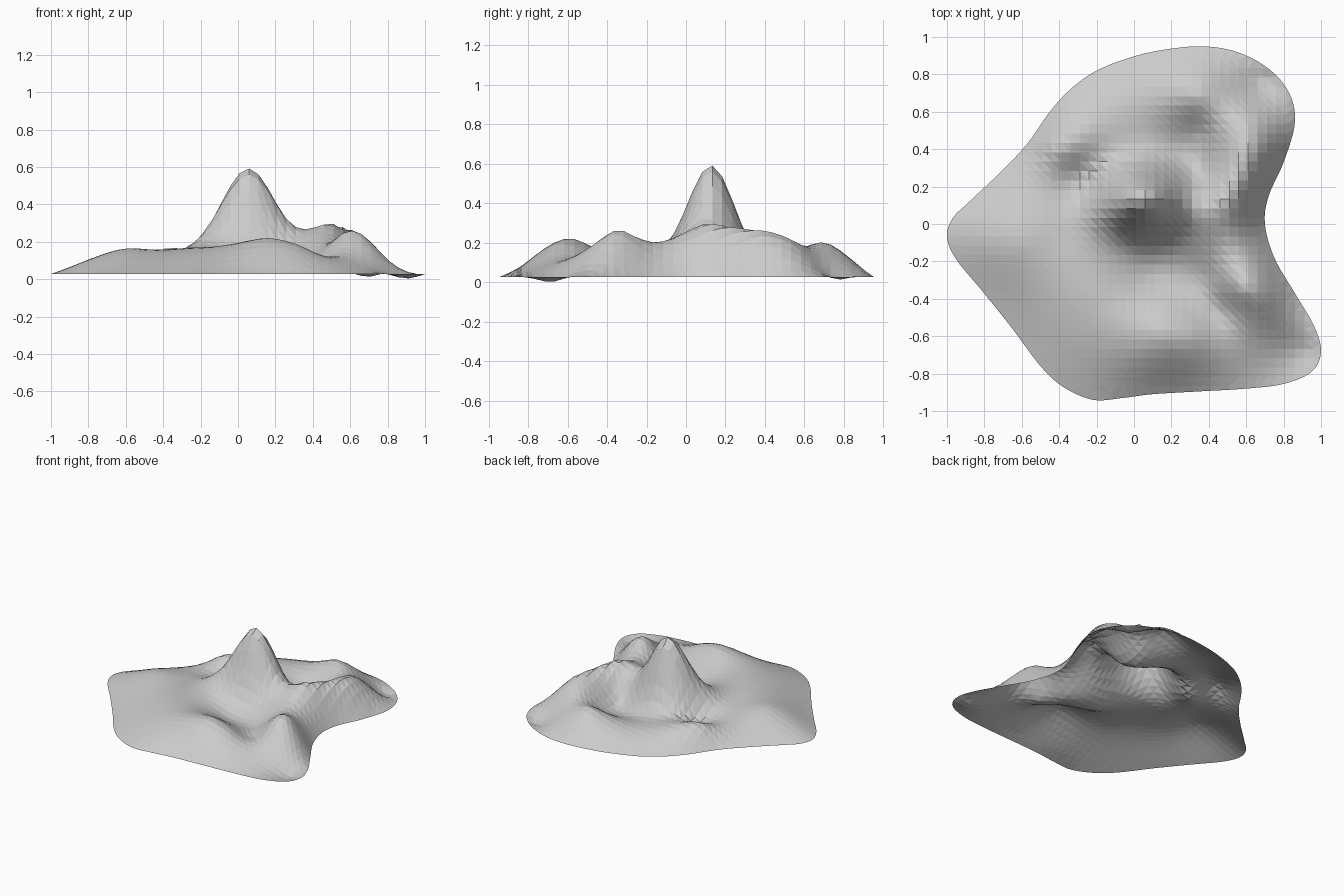
import bpy, bmesh, math
from mathutils import Vector
from mathutils.geometry import delaunay_2d_cdt

if "Cube" in bpy.data.objects:
    bpy.data.objects.remove(bpy.data.objects["Cube"])

RIM_Z = 0.028
STEP = 0.05

# island outline, counter-clockwise from the right
OUTLINE = [(.70, 0), (.72, .15), (.80, .33), (.86, .54), (.83, .70), (.72, .83), (.55, .92),
           (.36, .95), (.15, .93), (-.02, .89), (-.20, .82), (-.34, .72), (-.45, .60), (-.57, .43),
           (-.71, .28), (-.88, .12), (-.97, .03), (-1, -.07), (-.95, -.19), (-.81, -.36),
           (-.65, -.56), (-.50, -.76), (-.38, -.87), (-.22, -.94), (-.06, -.93), (.10, -.91),
           (.35, -.895), (.60, -.88), (.80, -.855), (.95, -.79), (1, -.68), (.96, -.54),
           (.86, -.37), (.75, -.18)]


def hills():
    """Crests and hollows of the low hills."""
    left = [(-.60, -.08, .165), (-.80, -.07, .105), (-.20, .04, .23), (-.22, -.37, .17),
            (-.38, -.08, .15), (-.40, .40, .165), (-.27, .47, .16), (-.27, .25, .09)]
    front = [(.10, -.27, .085), (.16, -.58, .222), (.33, -.59, .18), (.50, -.64, .115),
             (.46, -.46, .105), (.60, -.34, .265), (.36, -.28, .095), (.72, -.38, .19),
             (.92, -.68, .003)]
    back = [(.53, -.10, .205), (.48, .12, .30), (.57, .23, .275), (.64, .37, .25),
            (.36, .26, .12), (.62, .53, .215), (.36, .49, .105), (.33, .69, .205),
            (.69, .77, .012), (.05, .58, .12), (.08, .42, .11)]
    return left + front + back


def spline(pts, n):
    """Closed Catmull-Rom curve through the points."""
    out, m = [], len(pts)
    for i in range(m):
        a, b, c, d = (Vector(pts[(i + k) % m]) for k in (-1, 0, 1, 2))
        for j in range(n):
            t = j / n
            out.append(0.5 * (2 * b + (c - a) * t + (2 * a - 5 * b + 4 * c - d) * t * t
                              + (3 * b - a - 3 * c + d) * t ** 3))
    return out


def kernel(dx, dy):
    r2 = dx * dx + dy * dy + 0.0008          # slightly rounded thin plate
    return r2 * math.log(r2)


def peak(x, y):
    """The central mountain."""
    return 0.44 * math.exp(-((x - .06) / .15) ** 2 / 2 - ((y - .133) / .116) ** 2 / 2)


def solve(A, b):
    n = len(b)
    M = [row + [v] for row, v in zip(A, b)]
    for i in range(n):
        p = max(range(i, n), key=lambda r: abs(M[r][i]))
        M[i], M[p] = M[p], M[i]
        for r in range(i + 1, n):
            f = M[r][i] / M[i][i]
            if f:
                M[r] = [u - f * v for u, v in zip(M[r], M[i])]
    x = [0.0] * n
    for i in reversed(range(n)):
        x[i] = (M[i][n] - sum(M[i][k] * x[k] for k in range(i + 1, n))) / M[i][i]
    return x


# thin-plate surface through the rim, the hills and the mountain top
rim = spline(OUTLINE, 6)
ctrl = [(p.x, p.y, RIM_Z) for p in rim[::3]] + hills() + [(.06, .133, .592)]
rows = [[kernel(a[0] - b[0], a[1] - b[1]) for b in ctrl] + [1, a[0], a[1]] for a in ctrl]
rows += [[1] * len(ctrl) + [0] * 3] + [[c[k] for c in ctrl] + [0] * 3 for k in (0, 1)]
W = solve(rows, [z - peak(x, y) for x, y, z in ctrl] + [0] * 3)


def height(x, y):
    z = W[-3] + W[-2] * x + W[-1] * y
    return z + sum(w * kernel(x - c[0], y - c[1]) for w, c in zip(W, ctrl)) + peak(x, y)


# grid of points trimmed by the outline
def inside(x, y):
    hit = False
    for a, b in zip(rim, rim[1:] + rim[:1]):
        if (a.y > y) != (b.y > y) and x < a.x + (y - a.y) / (b.y - a.y) * (b.x - a.x):
            hit = not hit
    return hit


n = len(rim)
pts = list(rim)
for i in range(-21, 22):
    for j in range(-21, 22):
        x, y = i * STEP + .01, j * STEP - .017     # one grid point on the summit
        if inside(x, y) and min((p.x - x) ** 2 + (p.y - y) ** 2 for p in rim) > 0.02 ** 2:
            pts.append(Vector((x, y)))
verts, _, faces, *_ = delaunay_2d_cdt(pts, [(i, (i + 1) % n) for i in range(n)],
                                      [list(range(n))], 1, 1e-5)

# terrain sheet
bm = bmesh.new()
bv = []
for k, v in enumerate(verts):
    bv.append(bm.verts.new((v.x, v.y, RIM_Z if k < n else max(0, height(v.x, v.y)))))
for f in faces:
    bm.faces.new([bv[i] for i in f])
bmesh.ops.join_triangles(bm, faces=bm.faces[:], angle_face_threshold=0.9,
                         angle_shape_threshold=0.9)
bmesh.ops.recalc_face_normals(bm, faces=bm.faces[:])
if sum(f.normal.z for f in bm.faces) < 0:
    bmesh.ops.reverse_faces(bm, faces=bm.faces[:])
me = bpy.data.meshes.new("terrain_island")
bm.to_mesh(me)
bm.free()
ob = bpy.data.objects.new("terrain_island", me)
bpy.context.collection.objects.link(ob)
